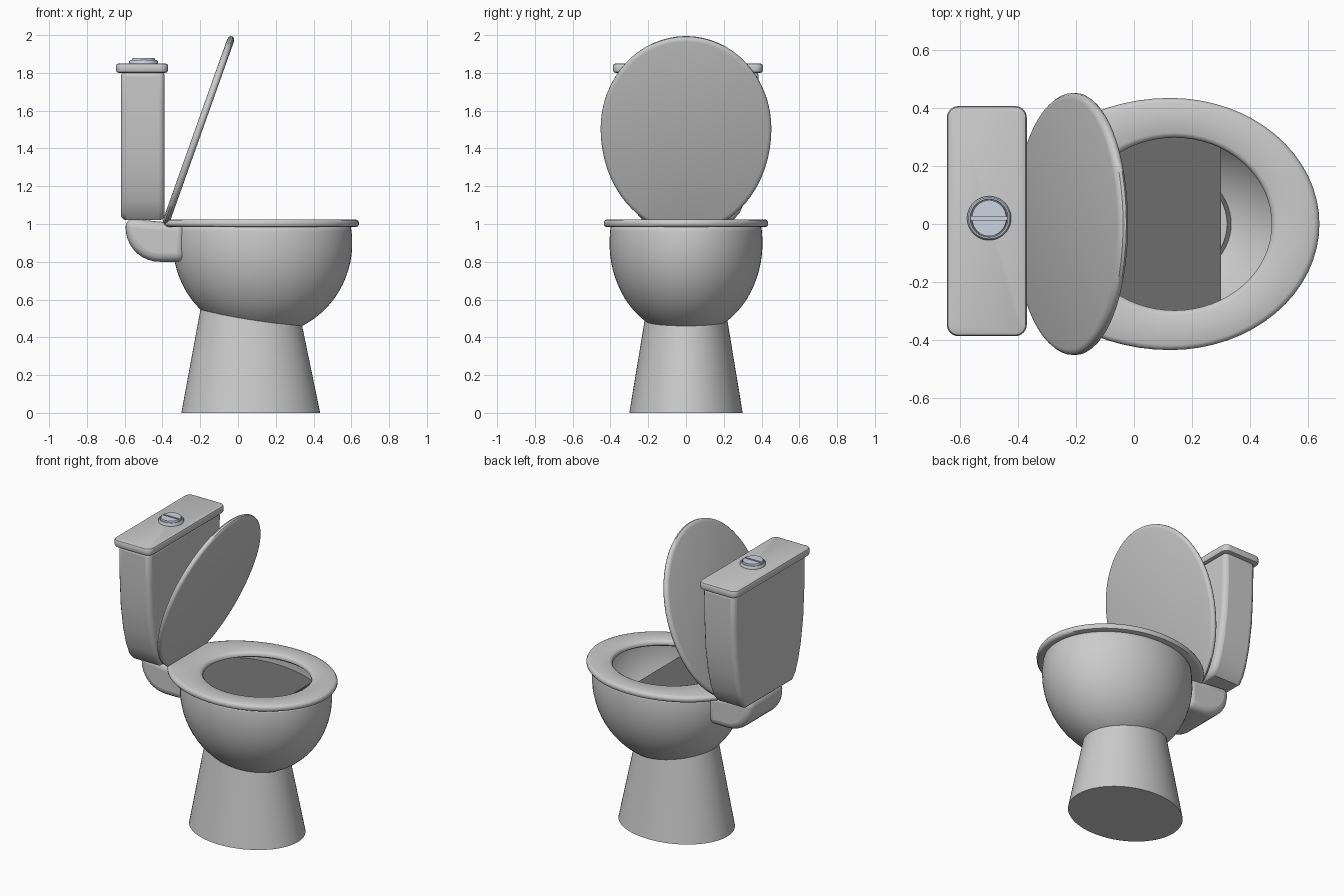
import bpy, bmesh
from math import sin, cos, pi, radians, sqrt

if "Cube" in bpy.data.objects:
    bpy.data.objects.remove(bpy.data.objects["Cube"])

N = 64


def finish(ob, angle=40):
    bpy.ops.object.select_all(action='DESELECT')
    ob.select_set(True)
    bpy.context.view_layer.objects.active = ob
    bpy.ops.object.shade_smooth_by_angle(angle=radians(angle))
    return ob


def loft(name, rings, wrap=False, cap_start=True, cap_end=True, mat=None, angle=40):
    """Bridge a list of equal-length point rings into one mesh."""
    bm = bmesh.new()
    loops = [[bm.verts.new(p) for p in r] for r in rings]
    pairs = list(zip(loops, loops[1:])) + ([(loops[-1], loops[0])] if wrap else [])
    for a, b in pairs:
        for i in range(len(a)):
            j = (i + 1) % len(a)
            bm.faces.new((a[i], a[j], b[j], b[i]))
    if not wrap:
        if cap_start:
            bm.faces.new(loops[0][::-1])
        if cap_end:
            bm.faces.new(loops[-1])
    bmesh.ops.recalc_face_normals(bm, faces=bm.faces)
    me = bpy.data.meshes.new(name)
    bm.to_mesh(me)
    bm.free()
    ob = bpy.data.objects.new(name, me)
    bpy.context.collection.objects.link(ob)
    if mat:
        me.materials.append(mat)
    return finish(ob, angle)


def bevel(ob, width, segments=3):
    m = ob.modifiers.new("bevel", 'BEVEL')
    m.width, m.segments = width, segments
    m.limit_method, m.angle_limit = 'ANGLE', radians(50)


def ellipse(cx, cy, rx, ry, z):
    return [(cx + rx * cos(2 * pi * i / N), cy + ry * sin(2 * pi * i / N), z) for i in range(N)]


def egg(front, back, cut, half):
    """2D ellipse whose back end is cut off flat."""
    pts = []
    for i in range(N):
        c, s = cos(2 * pi * i / N), sin(2 * pi * i / N)
        pts.append((max(c * (front if c > 0 else back), -cut), half * s))
    return pts


def material(name, color):
    m = bpy.data.materials.new(name)
    m.diffuse_color = color
    m.use_nodes = True
    m.node_tree.nodes["Principled BSDF"].inputs["Base Color"].default_value = m.diffuse_color
    return m


metal = material("button_metal", (0.60, 0.66, 0.76, 1))
dark = material("inner_shade", (0.16, 0.16, 0.16, 1))

# Flared foot, its top end buried in the bowl
foot = []
for k in range(7):
    z = 0.55 * k / 6
    x0, x1 = -0.30 + 0.185 * z, 0.435 - 0.207 * z
    foot.append(ellipse((x0 + x1) / 2, 0, (x1 - x0) / 2, 0.30 - 0.165 * z, z))
loft("pedestal", foot)

# Ellipsoidal bowl shell, open at the top
bowl_rings = []
for k in range(21):
    a = radians(-84 + 96 * k / 20)
    bowl_rings.append(ellipse(0.13, 0, 0.475 * cos(a), 0.405 * cos(a), 0.90 + 0.49 * sin(a)))
bowl = loft("bowl", bowl_rings, cap_end=False)
sol = bowl.modifiers.new("wall", 'SOLIDIFY')
sol.thickness, sol.offset = 0.02, -1

# Inner shelf behind the opening, ending in a straight edge
shelf = [(min(x, 0.30), y) for x, y, _ in ellipse(0.13, 0, 0.45, 0.38, 0)]
loft("inner_shelf", [[(x, y, 0.945 - 0.12 * (x + 0.3) + d) for x, y in shelf]
                     for d in (0, 0.01)], mat=dark)

# Seat ring with rounded rim
outer = egg(0.515, 0.56, 0.515, 0.435)
inner = [(x - 0.125, y) for x, y, _ in ellipse(0.14, 0, 0.335, 0.298, 0)]
section = [(0.0, 0.995), (0.0, 1.008), (0.04, 1.019), (0.12, 1.025), (0.88, 1.025),
           (0.96, 1.020), (1.0, 1.009), (1.0, 0.997), (0.96, 0.987), (0.88, 0.983), (0.1, 0.983)]
loft("seat", [[(0.125 + a[0] + t * (b[0] - a[0]), a[1] + t * (b[1] - a[1]), z)
               for a, b in zip(inner, outer)] for t, z in section], wrap=True)

# Raised seat cover, leaning forward from the hinge
bx, bz, ex, ez = -0.385, 1.0, -0.032, 1.993
length = sqrt((ex - bx) ** 2 + (ez - bz) ** 2)
dx, dz = (ex - bx) / length, (ez - bz) / length
mid = 0.535
shape = egg(length - mid, 0.58, mid, 0.452)
loft("seat_cover", [[(bx + dx * (mid + u * s) - dz * h, v * s, bz + dz * (mid + u * s) + dx * h)
                     for u, v in shape]
                    for s, h in ((0.955, -0.019), (0.985, -0.015), (1, -0.006),
                                 (1, 0.006), (0.985, 0.015), (0.955, 0.019))])

# Curved outlet block joining the bowl and the tank
prof = [(-0.28, 1.0), (-0.595, 1.03)]
prof += [(-0.415 - 0.18 * cos(radians(a)), 0.98 - 0.18 * sin(radians(a))) for a in range(0, 91, 10)]
prof += [(-0.28, 0.80)]
bevel(loft("rear_outlet", [[(x, y, z) for x, z in prof] for y in (-0.18, 0.18)]), 0.05, 4)

# Cistern, narrowing in a curve toward its base
half = [(0.375, 1.81), (0.372, 1.60), (0.36, 1.40), (0.335, 1.24), (0.305, 1.13),
        (0.275, 1.06), (0.24, 1.02)]
side = half + [(-y, z) for y, z in reversed(half)]
bevel(loft("tank", [[(x, y + 0.01, z) for y, z in side] for x in (-0.62, -0.388)]), 0.028)

# Cistern top with rounded corners
R = 0.04


def rounded(inset, z):
    pts = []
    for sx, sy, a0 in ((1, 1, 0), (-1, 1, 90), (-1, -1, 180), (1, -1, 270)):
        for k in range(7):
            a = radians(a0 + 15 * k)
            pts.append((-0.508 + sx * (0.138 - R) + (R - inset) * cos(a),
                        0.01 + sy * (0.397 - R) + (R - inset) * sin(a), z))
    return pts


loft("tank_top", [rounded(i, z) for i, z in ((0.015, 1.80), (0.004, 1.804), (0, 1.813),
                                             (0, 1.837), (0.004, 1.846), (0.015, 1.85))])

# Flush button: collar plus two half-round keys
loft("button_collar", [ellipse(-0.5, 0.02, r, r, z) for r, z in
                       ((0.076, 1.845), (0.076, 1.862), (0.071, 1.868), (0.066, 1.868), (0.064, 1.862))],
     mat=metal)
for name, s in (("flush_key_large", 1), ("flush_key_small", -1)):
    arc = [(0.062 * cos(radians(a)), 0.062 * sin(radians(a))) for a in range(5, 176, 10)]
    loft(name, [[(-0.5 + x * k, 0.02 + s * y, z) for x, y in arc]
                for k, z in ((1, 1.855), (1, 1.873), (0.95, 1.878))], mat=metal, angle=30)
